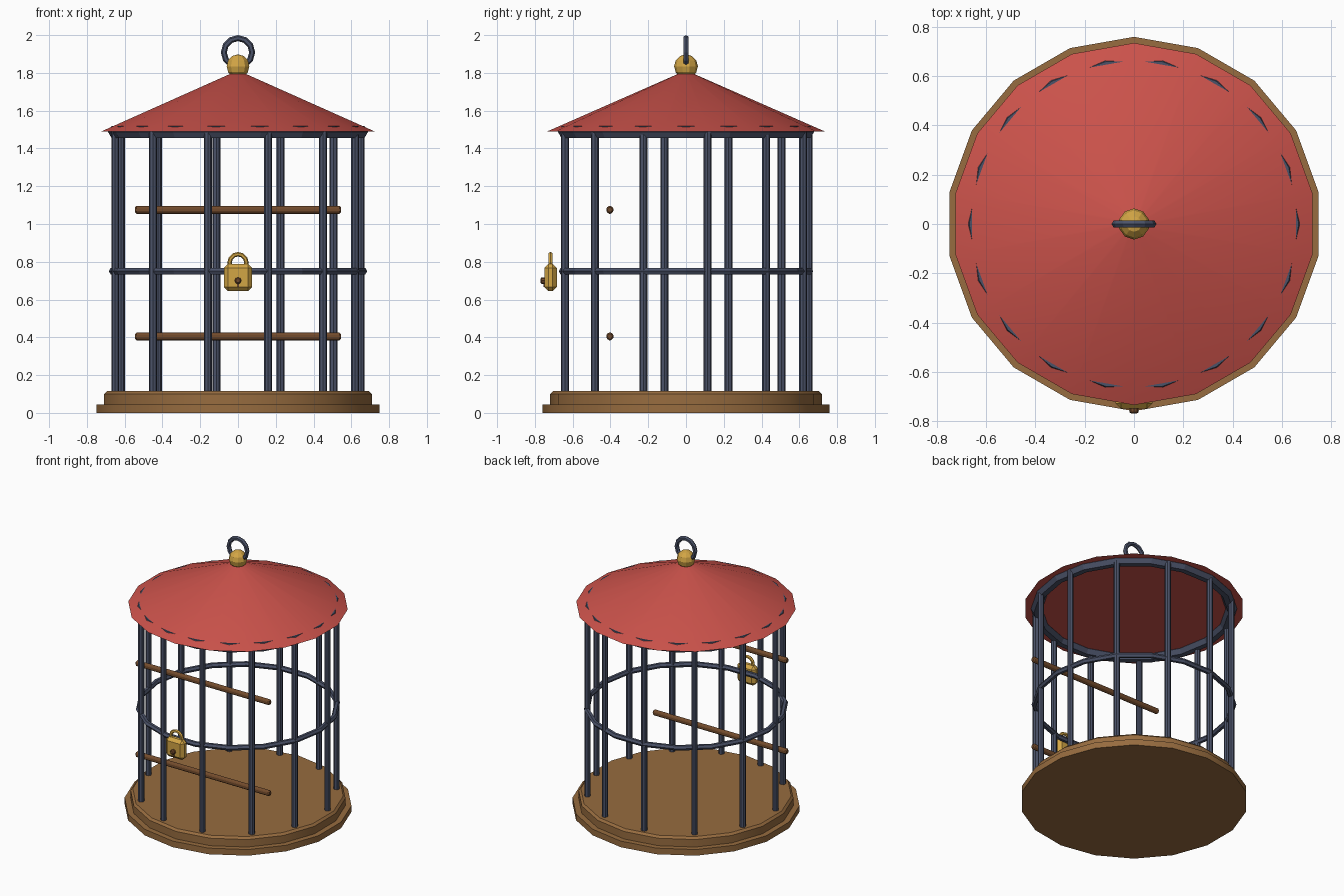
import bpy, math
from math import radians, sin, cos, pi

if "Cube" in bpy.data.objects:
    bpy.data.objects.remove(bpy.data.objects["Cube"])


def mat(name, rgb):
    m = bpy.data.materials.new(name)
    m.diffuse_color = (*rgb, 1)
    m.use_nodes = True
    m.node_tree.nodes["Principled BSDF"].inputs["Base Color"].default_value = m.diffuse_color
    return m


WOOD = mat("wood", (0.31, 0.15, 0.05))
DARK_WOOD = mat("dark_wood", (0.17, 0.07, 0.025))
IRON = mat("iron", (0.07, 0.085, 0.14))
RED = mat("red_roof", (0.60, 0.085, 0.07))
BRASS = mat("brass", (0.65, 0.38, 0.06))


def finish(name, material, bevel=0, smooth=False):
    o = bpy.context.object
    o.name = name
    o.data.materials.append(material)
    if bevel:
        b = o.modifiers.new("bevel", 'BEVEL')
        b.width = bevel
        b.segments = 1
        b.limit_method = 'ANGLE'
        b.angle_limit = radians(50)
    if smooth:
        bpy.ops.object.shade_smooth_by_angle(angle=radians(30))
    return o


def cyl(name, material, sides, r, length, loc, rot=(0, 0, 0), r2=None, **kw):
    bpy.ops.mesh.primitive_cone_add(vertices=sides, radius1=r, radius2=r if r2 is None else r2,
                                    depth=length, location=loc, rotation=rot)
    return finish(name, material, **kw)


def ring(name, material, seg, sides, major, minor, loc, rot=(0, 0, 0)):
    bpy.ops.mesh.primitive_torus_add(major_segments=seg, minor_segments=sides, major_radius=major,
                                     minor_radius=minor, location=loc, rotation=rot)
    return finish(name, material)


# Wooden base, two steps
cyl("base_foot", WOOD, 18, 0.76, 0.045, (0, 0, 0.0225), smooth=True)
cyl("base_tray", WOOD, 18, 0.72, 0.085, (0, 0, 0.0725), bevel=0.015, smooth=True)

# Bars: even spacing around the back and sides, four around the front door
angles = [10, 40, 70, 100, 130, 160, 190, 340] + [-90 + d for d in (-43, -14, 14, 43)]
for i, a in enumerate(angles):
    t = radians(a)
    cyl(f"bar_{i + 1}", IRON, 8, 0.021, 1.39, (0.66 * cos(t), 0.66 * sin(t), 0.795))

# Hoops
ring("middle_hoop", IRON, 18, 6, 0.665, 0.019, (0, 0, 0.75))
ring("top_hoop", IRON, 18, 6, 0.65, 0.038, (0, 0, 1.487))

# Roof, finial and hanging ring
cyl("roof", RED, 18, 0.735, 0.31, (0, 0, 1.645), r2=0.03, smooth=True)
bpy.ops.mesh.primitive_uv_sphere_add(segments=10, ring_count=6, radius=0.063, location=(0, 0, 1.835))
finish("finial", BRASS)
ring("hanging_ring", IRON, 12, 6, 0.075, 0.016, (0, 0, 1.909), (pi / 2, 0, 0))

# Perches
for name, z in (("lower_perch", 0.405), ("upper_perch", 1.075)):
    p = cyl(name, DARK_WOOD, 6, 0.024, 1.09, (0, -0.403, z), (0, pi / 2, 0), bevel=0.008)
    p.scale.y = 0.9

# Padlock
bpy.ops.mesh.primitive_cube_add(size=1, location=(0, -0.717, 0.717))
bpy.context.object.scale = (0.15, 0.066, 0.145)
bpy.ops.object.transform_apply(location=False, rotation=False, scale=True)
finish("padlock_body", BRASS, bevel=0.022)
ring("padlock_shackle", BRASS, 12, 6, 0.045, 0.012, (0, -0.717, 0.795), (pi / 2, 0, 0))
cyl("keyhole", DARK_WOOD, 8, 0.018, 0.03, (0, -0.755, 0.70), (pi / 2, 0, 0), bevel=0.006)
bpy.ops.mesh.primitive_cube_add(size=1, location=(0, -0.75, 0.682))
bpy.context.object.scale = (0.012, 0.01, 0.03)
finish("keyhole_slot", DARK_WOOD)
